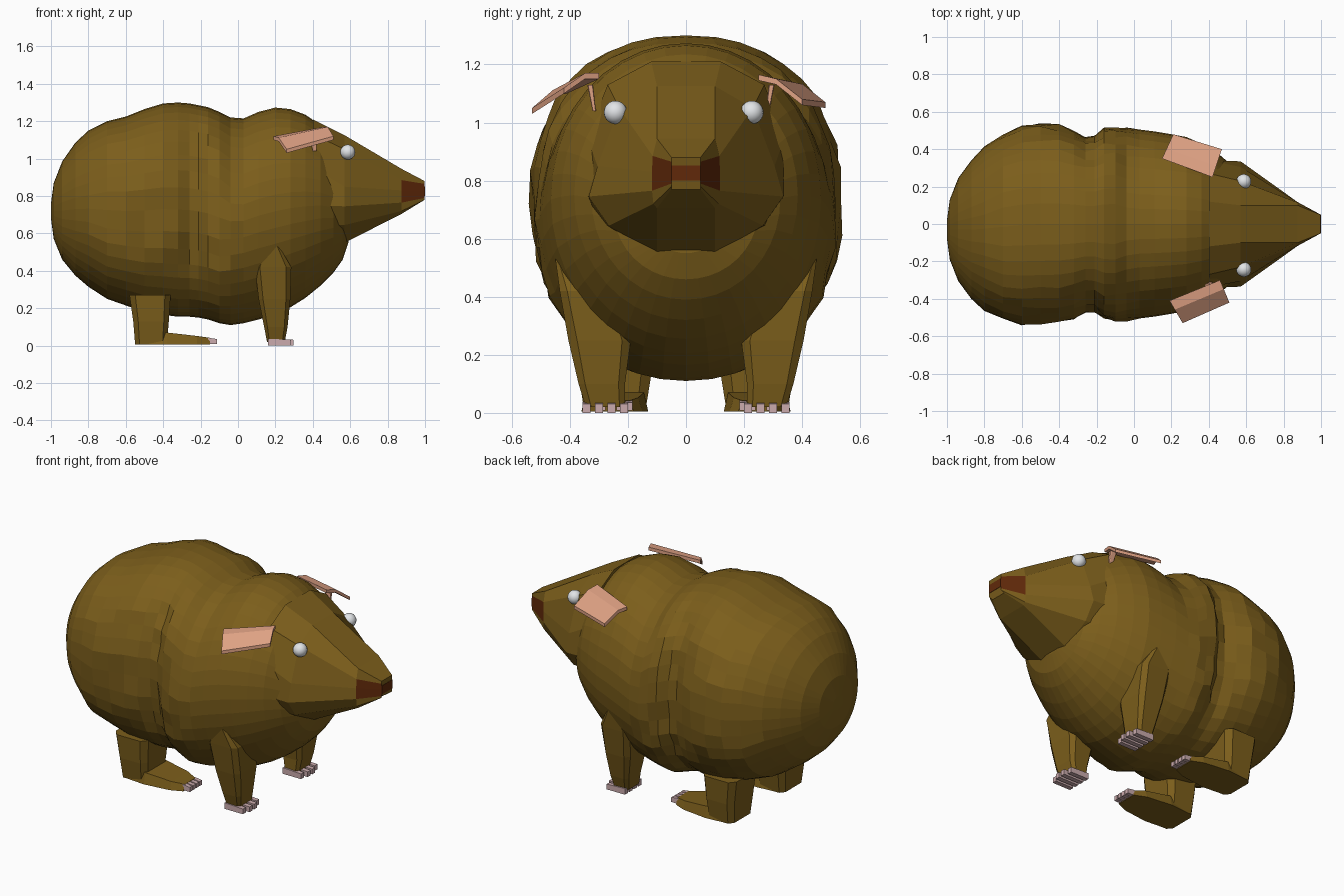
import bpy, bmesh, math, random
from mathutils import Vector

if "Cube" in bpy.data.objects:
    bpy.data.objects.remove(bpy.data.objects["Cube"])

random.seed(4)


def mat(name, r, g, b):
    m = bpy.data.materials.new(name)
    m.diffuse_color = (r, g, b, 1)
    m.use_nodes = True
    m.node_tree.nodes["Principled BSDF"].inputs["Base Color"].default_value = m.diffuse_color
    return m


FUR = mat("brown fur", .2, .112, .011)
PINK = mat("ear pink", .74, .36, .23)
NOSE = mat("nose red brown", .12, .022, .003)
CLAW = mat("claw lilac", .6, .41, .42)
EYE = mat("eye white", .76, .78, .8)


def finish(name, bm, *mats):
    bmesh.ops.recalc_face_normals(bm, faces=bm.faces[:])
    me = bpy.data.meshes.new(name)
    bm.to_mesh(me)
    bm.free()
    for m in mats:
        me.materials.append(m)
    ob = bpy.data.objects.new(name, me)
    bpy.context.collection.objects.link(ob)
    return ob


def loft(bm, rings):
    """Skin equal-length rings of points and cap both ends."""
    vs = [[bm.verts.new(p) for p in r] for r in rings]
    n = len(vs[0])
    for a, b in zip(vs, vs[1:]):
        for i in range(n):
            bm.faces.new((a[i], a[(i + 1) % n], b[(i + 1) % n], b[i]))
    bm.faces.new(vs[0][::-1])
    bm.faces.new(vs[-1])


def rect(x0, x1, y0, y1, z, s):
    """Lightly chamfered horizontal cross-section, mirrored by s."""
    cx, cy = (x1 - x0) * .14, (y1 - y0) * .14
    pts = [(x0 + cx, y0), (x1 - cx, y0), (x1, y0 + cy), (x1, y1 - cy),
           (x1 - cx, y1), (x0 + cx, y1), (x0, y1 - cy), (x0, y0 + cy)]
    return [(x, y * s, z) for x, y in pts]


def box(bm, x0, x1, y0, y1, z0, z1, s):
    loft(bm, [[(x0, y0 * s, z0), (x0, y1 * s, z0), (x0, y1 * s, z1), (x0, y0 * s, z1)],
              [(x1, y0 * s, z0), (x1, y1 * s, z0), (x1, y1 * s, z1 * .85), (x1, y0 * s, z1 * .85)]])


# Body: x, top, bottom, half width
SECTIONS = [(-1, .76, .68, .05), (-.985, .87, .57, .16), (-.94, .985, .46, .275),
            (-.87, 1.085, .375, .37), (-.8, 1.15, .315, .44), (-.7, 1.2, .25, .5),
            (-.6, 1.225, .215, .53), (-.5, 1.265, .18, .535), (-.4, 1.295, .165, .53),
            (-.32, 1.3, .155, .505), (-.26, 1.295, .155, .47), (-.21, 1.285, .15, .47),
            (-.16, 1.275, .14, .51), (-.1, 1.25, .12, .515), (-.04, 1.22, .11, .515),
            (.03, 1.215, .12, .505), (.11, 1.25, .14, .495), (.2, 1.273, .165, .48),
            (.28, 1.265, .205, .465), (.36, 1.235, .255, .43), (.44, 1.18, .32, .385),
            (.51, 1.09, .39, .325), (.56, .95, .46, .25), (.59, .8, .55, .13)]
SIDES = 40
bm = bmesh.new()
rings = []
for x, top, bot, w in SECTIONS:
    cz, h = (top + bot) / 2, (top - bot) / 2
    # the rump leans a little to one side; its lobe is fuller than the chest
    lean = -.03 * min(1, max(0, (-.55 - x) / .3))
    e = 2 / (2.35 if -.72 < x < -.05 else 2.1 if x < 0 else 2.03)
    ring = []
    for i in range(SIDES):
        a = 2 * math.pi * i / SIDES
        c, s = math.cos(a), math.sin(a)
        # wrinkled fur on the flanks
        j = random.uniform(-.012, .01) if -.75 < x < 0 and abs(c) > .5 else 0
        ring.append((x, lean + (w + j) * math.copysign(abs(c) ** e, c),
                     cz + h * math.copysign(abs(s) ** e, s)))
    rings.append(ring)
loft(bm, rings)
finish("body", bm, FUR)

# Head: wedge from half sections of (y, z), with a coloured nose
HEAD = [(.40, [(.12, 1.21), (.27, 1.13), (.34, .95), (.34, .75), (.3, .65), (.1, .5)]),
        (.57, [(.10, 1.125), (.23, 1.05), (.305, .85), (.335, .745), (.265, .645), (.1, .55)]),
        (.875, [(.1, .945), (.115, .885), (.117, .83), (.117, .765), (.112, .72), (.1, .705)]),
        (.998, [(.05, .88), (.05, .865), (.05, .83), (.05, .79), (.05, .78), (.05, .77)])]


def tip(x, z):
    """Slope the underside of the nose tip backwards."""
    return x - (.025 if x > .9 and z < .775 else 0)


bm = bmesh.new()
loft(bm, [[(tip(x, z), y, z) for y, z in half]
          + [(tip(x, z), -y, z) for y, z in half[::-1]] for x, half in HEAD])
for f in bm.faces:
    c = f.calc_center_median()
    if c.x > .88 and abs(c.y) > .06 and .78 < c.z < .875:
        f.material_index = 1
finish("head", bm, FUR, NOSE)
bm = bmesh.new()
loft(bm, [[(x, -.05, .80), (x, .05, .80), (x, .05, .852), (x, -.05, .852)] for x in (.993, 1.0)])
finish("nose_tip", bm, NOSE)

# Ears: creased plates, corners inner back, inner front, outer back, outer front
EARS = {"left": [(.15, .35, 1.12), (.42, .25, 1.145), (.21, .48, 1.05), (.47, .40, 1.06)],
        "right": [(.19, -.41, 1.10), (.46, -.30, 1.15), (.26, -.53, 1.03), (.51, -.42, 1.10)]}
for side, pts in EARS.items():
    ib, fb, ob_, of = map(Vector, pts)
    bm = bmesh.new()
    up = Vector((0, 0, .02))
    rows = [(ib, fb), (ib.lerp(ob_, .4) + up, fb.lerp(of, .4) + up), (ob_, of)]
    loft(bm, [[r[0], r[1], r[1] + up, r[0] + up] for r in rows])
    finish(side + "_ear", bm, PINK)

for side, s, ey, sy in (("left", 1, .227, .275), ("right", -1, .243, .31)):
    # Ear stalk
    bm = bmesh.new()
    loft(bm, [rect(.40, .42, sy, sy + .012, 1.04, s), rect(.38, .42, sy + .01, sy + .03, 1.13, s)])
    finish(side + "_ear_stalk", bm, PINK)

    # Eye
    bm = bmesh.new()
    bmesh.ops.create_uvsphere(bm, u_segments=20, v_segments=12, radius=.04)
    bmesh.ops.translate(bm, verts=bm.verts[:], vec=(.587, ey * s, 1.035))
    for f in bm.faces:
        f.smooth = True
    finish(side + "_eye", bm, EYE)

    # Front leg
    bm = bmesh.new()
    loft(bm, [rect(.155, .25, .21, .345, .02, s), rect(.14, .265, .21, .37, .1, s),
              rect(.11, .28, .19, .405, .25, s), rect(.09, .285, .25, .435, .42, s),
              rect(.15, .22, .38, .45, .53, s)])
    finish(side + "_front_leg", bm, FUR)

    # Back leg with long foot
    bm = bmesh.new()
    loft(bm, [rect(-.55, -.38, .14, .35, .005, s), rect(-.56, -.37, .12, .37, .13, s),
              rect(-.58, -.36, .12, .38, .27, s)])
    loft(bm, [[(x, y0 * s, .005), (x, y1 * s, .005), (x, (y1 - .015) * s, z), (x, (y0 + .015) * s, z)]
              for x, y0, y1, z in ((-.5, .14, .35, .075), (-.38, .13, .36, .07),
                                   (-.22, .15, .34, .052), (-.15, .18, .31, .042))])
    finish(side + "_back_leg", bm, FUR)

    # Claws
    bm = bmesh.new()
    for i in range(4):
        y = .2 + i * .043
        box(bm, .16, .305 - .015 * abs(i - 1.5), y, y + .028, 0, .037, s)
        y = .185 + i * .031
        box(bm, -.16, -.112, y, y + .024, .008, .042, s)
    finish(side + "_claws", bm, CLAW)
